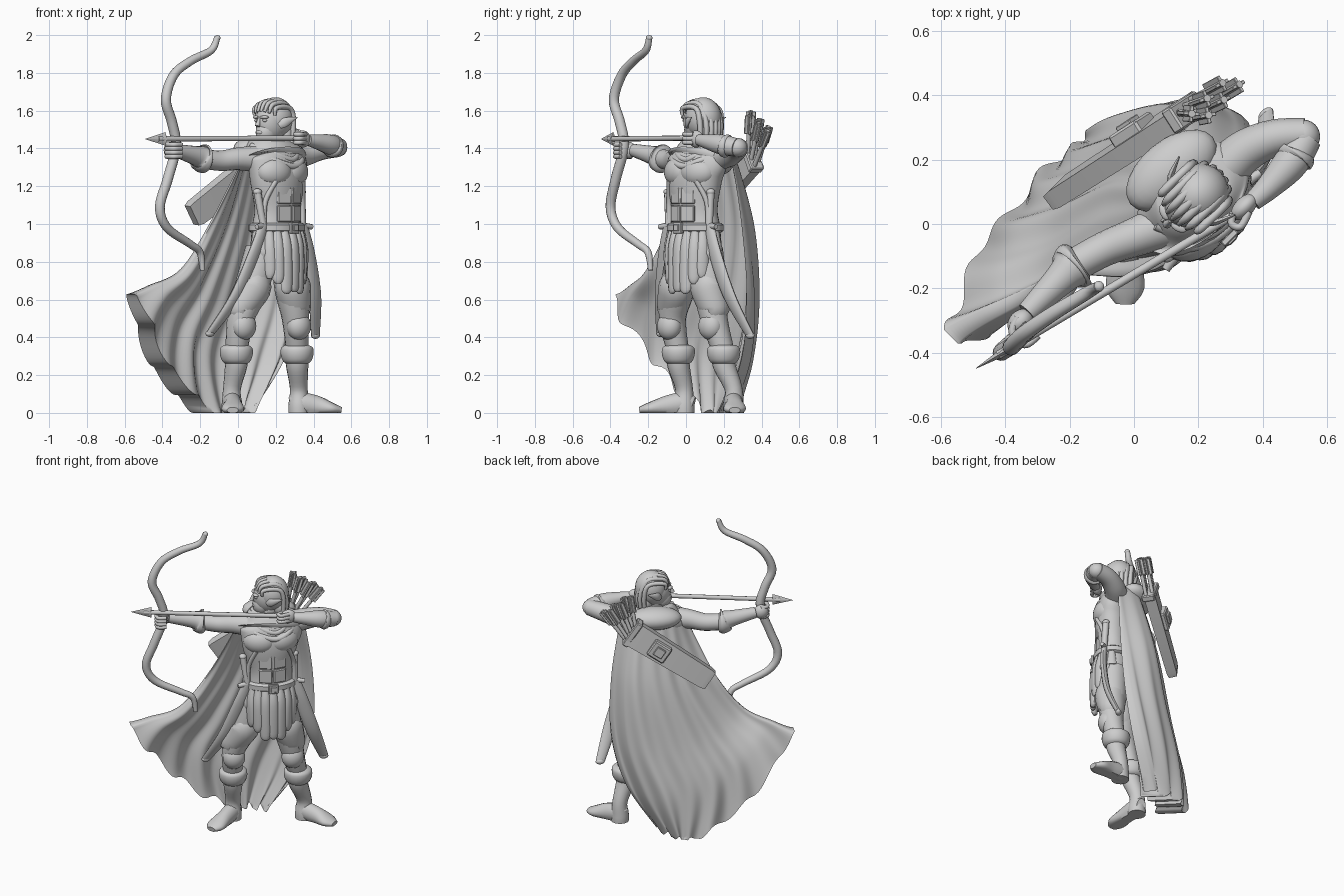
import bpy, bmesh, math
from mathutils import Vector, Matrix

cube = bpy.data.objects.get("Cube")
if cube:
    bpy.data.objects.remove(cube, do_unlink=True)

grey = bpy.data.materials.new("plain_grey")
grey.use_nodes = True
colour = (0.61, 0.61, 0.61, 1)
grey.diffuse_color = colour
grey.node_tree.nodes["Principled BSDF"].inputs["Base Color"].default_value = colour

# The figure is modelled facing -y, then turned towards its left.
TURN = Matrix.Rotation(math.pi / 4, 4, "Z")
X, Y, Z = Vector((1, 0, 0)), Vector((0, 1, 0)), Vector((0, 0, 1))


def finish(name, bm, angle=50):
    bmesh.ops.recalc_face_normals(bm, faces=bm.faces)
    mesh = bpy.data.meshes.new(name)
    bm.to_mesh(mesh)
    bm.free()
    mesh.materials.append(grey)
    ob = bpy.data.objects.new(name, mesh)
    bpy.context.collection.objects.link(ob)
    bpy.ops.object.select_all(action="DESELECT")
    ob.select_set(True)
    bpy.context.view_layer.objects.active = ob
    bpy.ops.object.shade_smooth_by_angle(angle=math.radians(angle))
    ob.matrix_basis = TURN


def spline(points, steps):
    """Smooth path through points of any dimension."""
    p = [Vector(q) for q in points]
    out = []
    for i in range(len(p) - 1):
        a, b, c, d = p[max(i - 1, 0)], p[i], p[i + 1], p[min(i + 2, len(p) - 1)]
        for k in range(steps):
            t = k / steps
            out.append(b + (c - a) * (t / 2) + (a * 2 - b * 5 + c * 4 - d) * (t * t / 2)
                       + (b * 3 - a - c * 3 + d) * (t ** 3 / 2))
    return out + [p[-1]]


def sweep(name, rings, side=X, n=16, steps=5, phase=0.0):
    """Skin elliptical rings (x, y, z, half width along side, half depth)."""
    path = spline([r if len(r) == 5 else (*r, r[3]) for r in rings], steps)
    spots = [Vector(r[:3]) for r in path]
    bm = bmesh.new()
    loops = []
    for i, r in enumerate(path):
        t = (spots[min(i + 1, len(path) - 1)] - spots[max(i - 1, 0)]).normalized()
        a = (side - t * side.dot(t)).normalized()
        b = t.cross(a)
        loop = []
        for k in range(n):
            g = phase + math.tau * k / n
            co = spots[i] + a * (r[3] * math.cos(g)) + b * (r[4] * math.sin(g))
            co.z = max(co.z, 0)
            loop.append(bm.verts.new(co))
        loops.append(loop)
    for lo, hi in zip(loops, loops[1:]):
        for k in range(n):
            bm.faces.new((lo[k], lo[k - 1], hi[k - 1], hi[k]))
    bm.faces.new(loops[0])
    bm.faces.new(loops[-1])
    finish(name, bm)


def ball(name, at, size, turn=0.0):
    bm = bmesh.new()
    bmesh.ops.create_uvsphere(bm, u_segments=24, v_segments=14, radius=1)
    bm.transform(Matrix.Translation(at) @ Matrix.Rotation(turn, 4, "Z")
                 @ Matrix.Diagonal((*size, 1)))
    finish(name, bm)


def block(name, at, size, axis=X):
    bm = bmesh.new()
    bmesh.ops.create_cube(bm, size=1)
    bm.transform(Matrix.Translation(at) @ axis.to_track_quat("X", "Z").to_matrix().to_4x4()
                 @ Matrix.Diagonal((*size, 1)))
    bmesh.ops.bevel(bm, geom=bm.edges[:], offset=min(size) * 0.15, segments=1, affect="EDGES")
    finish(name, bm, 30)


def rod(name, a, b, r0, r1, **kw):
    sweep(name, [(*a, r0), (*b, r1)], steps=1, **kw)


# Torso and chest armour
sweep("torso", [(.18, -.1, .76, .12, .08), (.18, -.11, .86, .16, .11), (.18, -.11, .98, .15, .11),
                (.18, -.115, 1.08, .14, .1), (.18, -.115, 1.24, .175, .112),
                (.19, -.1, 1.35, .19, .1), (.18, -.08, 1.43, .08, .07)], n=28)
for s, label in ((-1, "right"), (1, "left")):
    ball(label + "_chest_plate", (.18 + s * .075, -.165, 1.275), (.1, .066, .078), s * .3)
    for z, deep in ((1.15, .2), (1.055, .203)):
        block(label + "_belly_plate", (.18 + s * .042, -deep, z), (.084, .035, .088),
              Vector((1, s * .25, 0)))
    sweep(label + "_side_strap", [(.18 + s * .1, -.205, 1.23, .014), (.18 + s * .14, -.165, 1.12, .014),
                                  (.18 + s * .145, -.16, 1.0, .014)], n=8)
sweep("belt", [(.18, -.11, .955, .155, .115), (.18, -.11, .965, .17, .128),
               (.18, -.11, .995, .17, .128), (.18, -.11, 1.005, .155, .115)], n=32, steps=1)
block("belt_buckle", (.18, -.24, .98), (.06, .02, .06))
block("buckle_plate", (.18, -.248, .98), (.035, .02, .035))

# Hanging skirt strips, longest at the front
for k in range(11):
    g = math.radians(180 + 18 * k)
    c, s = math.cos(g), math.sin(g)
    low = .84 + .22 * s + (.02 if k % 2 else 0)
    sweep("skirt_strip", [(.18 + .15 * c, -.11 + .11 * s, .97, .02, .014),
                          (.18 + .165 * c, -.11 + .13 * s, .87, .032, .018),
                          (.18 + .16 * c, -.11 + .13 * s, low + .04, .034, .018),
                          (.18 + .16 * c, -.11 + .13 * s, low, .012, .01)],
          side=Vector((-s, c, 0)), n=10)

# Legs, knee guards, boots
LEGS = {"right": ((.08, -.1), (-.04, -.06), (-.03, .015), (.01, .045), (-.195, -.155)),
        "left": ((.26, -.11), (.32, -.11), (.405, -.05), (.385, -.025), (.57, -.205))}
for label, (hip, knee, ankle, heel, toe) in LEGS.items():
    mid = [(h + k) / 2 for h, k in zip(hip, knee)]
    calf = [(a + k) / 2 for a, k in zip(ankle, knee)]
    foot = [(a + b) / 2 for a, b in zip(heel, toe)]
    sweep(label + "_thigh", [(*hip, .86, .09), (*mid, .66, .09), (*knee, .5, .072), (*calf, .32, .058)])
    sweep(label + "_thigh_guard", [(*mid, .7, .09), (mid[0], mid[1] - .01, .66, .097),
                                   (*knee, .56, .083), (*knee, .545, .075)])
    ball(label + "_knee_guard", (knee[0], knee[1] - .025, .46), (.07, .06, .075))
    sweep(label + "_boot", [(*calf, .34, .06), (*calf, .26, .06), (*ankle, .13, .047),
                            (*ankle, .04, .055), (*ankle, .0, .055)])
    sweep(label + "_boot_cuff", [(*calf, .26, .058), (*calf, .275, .076), (*calf, .31, .088),
                                 (*calf, .345, .085), (*calf, .36, .06)], n=20, steps=3)
    way = (Vector(toe) - Vector(heel)).normalized()
    sweep(label + "_foot", [(*heel, .04, .03, .045), (*ankle, .05, .05, .06), (*foot, .035, .05, .055),
                            (*(Vector(toe) - way * .05), .022, .06, .032), (*toe, .014, .03, .016)],
          side=Vector((-way.y, way.x, 0)))

# Bow arm
sweep("right_arm", [(.06, -.07, 1.345, .07), (-.03, -.03, 1.345, .06), (-.12, .01, 1.335, .054),
                    (-.22, .04, 1.345, .052)], side=Z)
sweep("right_bracer", [(-.2, .035, 1.345, .055), (-.215, .038, 1.345, .076), (-.24, .04, 1.35, .072),
                       (-.27, .04, 1.36, .053), (-.43, .04, 1.39, .034)], side=Z, n=20)
ball("right_hand", (-.465, .035, 1.39), (.045, .035, .045))
for k in range(4):
    z = 1.42 - k * .021
    sweep("right_finger", [(-.46, .05, z, .012), (-.505, .03, z, .012), (-.505, -.025, z, .012),
                           (-.455, -.035, z, .011)], side=Z, n=8)

# Drawing arm
sweep("left_upper_arm", [(.33, -.08, 1.355, .072), (.41, -.085, 1.37, .066), (.5, -.12, 1.395, .057),
                         (.575, -.18, 1.405, .05)], side=Z)
ball("left_elbow", (.565, -.18, 1.405), (.052, .052, .05))
sweep("left_forearm", [(.57, -.19, 1.405, .048), (.48, -.21, 1.42, .054), (.38, -.215, 1.435, .04),
                       (.31, -.212, 1.445, .03)], side=Z)
sweep("left_arm_cuff", [(.52, -.2, 1.41, .048), (.51, -.204, 1.412, .062), (.495, -.206, 1.415, .06),
                        (.48, -.21, 1.42, .048)], side=Z)
ball("left_hand", (.28, -.205, 1.45), (.05, .03, .045))
for k in range(3):
    z = 1.475 - k * .022
    sweep("left_finger", [(.28, -.225, z, .012), (.23, -.24, z, .012), (.215, -.215, z, .012),
                          (.24, -.195, z, .011)], side=Z, n=8)

# Bow and drawn arrow
sweep("bow", [(-.215, -.06, 1.99, .016), (-.25, -.05, 1.92, .02), (-.37, -.02, 1.865, .023),
              (-.48, 0, 1.79, .025), (-.54, 0, 1.66, .027), (-.495, 0, 1.54, .027),
              (-.465, 0, 1.41, .027), (-.525, 0, 1.24, .027), (-.575, .01, 1.09, .026),
              (-.52, .01, .98, .024), (-.36, 0, .895, .021), (-.285, 0, .85, .019),
              (-.265, 0, .755, .014)], side=Y, n=14, steps=6)
ball("bow_tip", (-.215, -.06, 1.985), (.017, .017, .015))
tip, nock = Vector((-.665, .03, 1.45)), Vector((.29, -.212, 1.455))
aim = (nock - tip).normalized()
rod("arrow_shaft", tip + aim * .08, nock, .014, .014, side=Z, n=10)
sweep("arrow_head", [(*tip, .001, .001), (*(tip + aim * .125), .036, .016)], side=Z, n=4, steps=1)

# Head, turned along the arrow
look = Vector((-1, .02, 0)).normalized()
cross = Vector((-look.y, look.x, 0))
skull = Vector((.175, -.075, 1.54))
yaw = math.atan2(look.y, look.x)


def on_head(f, s, z):
    return skull + look * f + cross * s + Z * z


rod("neck", (.18, -.08, 1.36), (.175, -.075, 1.5), .062, .055)
ball("head", skull, (.092, .077, .108), yaw)
ball("jaw", on_head(.035, 0, -.055), (.062, .054, .065), yaw)
rod("nose", on_head(.088, 0, .025), on_head(.103, 0, -.022), .006, .014, n=8)
ball("lips", on_head(.09, 0, -.055), (.01, .022, .011), yaw)
ball("hair", on_head(-.03, 0, .02), (.1, .094, .111), yaw)
ball("nape_hair", on_head(-.07, 0, -.065), (.05, .075, .075), yaw)
for s in (-1, 1):
    ball("brow", on_head(.083, s * .032, .025), (.014, .026, .009), yaw + s * .35)
    ball("eye", on_head(.08, s * .032, .008), (.01, .014, .008), yaw)
    sweep("pointed_ear", [(*on_head(.015, s * .075, -.02), .018, .01), (*on_head(-.01, s * .1, 0), .024, .01),
                          (*on_head(-.07, s * .125, .025), .003, .003)], side=Z, n=8)
for k in range(-3, 4):
    s = k * .026
    drop = math.sqrt(1 - (s / .1) ** 2)
    sweep("hair_lock", [(*on_head(.078 * drop, s, .055 * drop), .008),
                        (*on_head(.04, s * 1.05, .025 + .08 * drop), .013),
                        (*on_head(-.06, s * 1.05, .02 + .082 * drop), .014),
                        (*on_head(-.03 - .09 * drop, s, -.01), .015),
                        (*on_head(-.03 - .08 * drop, s * .9, -.12), .012)], side=cross, n=8)

# Cowl and folded hood
sweep("cowl", [(.18, -.1, 1.3, .13, .1), (.185, -.08, 1.335, .205, .135), (.185, -.065, 1.37, .2, .135),
               (.18, -.06, 1.42, .14, .115), (.18, -.06, 1.45, .1, .095)], n=32)
ball("folded_hood", (.2, .035, 1.4), (.165, .095, .07), -.1)
for k in range(3):
    h, w = 1.43 - k * .035, .1 + k * .035
    sweep("cowl_fold", [(.18 - w, -.05, h + .02, .016), (.18 - w * .6, -.145 - k * .015, h - .02, .018),
                        (.2, -.18 - k * .017, h - .055, .018), (.18 + w * .7, -.145 - k * .015, h - .02, .018),
                        (.18 + w, -.05, h + .02, .016)], side=Z, n=8)

# Heavy wind-blown cape: folded back sheet, front sheet, closed rim thickening to the hem
NET = [[(0, -.05, 1.37), (.08, .02, 1.4), (.19, .05, 1.41), (.31, .04, 1.4), (.4, -.06, 1.37)],
       [(-.17, .04, 1), (0, .12, 1), (.18, .16, 1), (.38, .13, 1), (.46, -.03, 1)],
       [(-.35, .07, .76), (-.16, .18, .67), (.08, .23, .6), (.35, .19, .6), (.47, .02, .62)],
       [(-.53, .13, .67), (-.3, .25, .46), (-.04, .29, .3), (.23, .255, .27), (.39, .08, .3)],
       [(-.65, .175, .61), (-.36, .29, .25), (-.02, .31, .01), (.12, .28, .01), (.21, .14, .02)]]
columns = [spline(col, 10) for col in zip(*NET)]
bm = bmesh.new()
back, front = [], []
for i, row in enumerate(zip(*columns)):
    t = i / (len(columns[0]) - 1)
    line = spline(row, 22)
    back.append([])
    front.append([])
    for j, p in enumerate(line):
        s = j / (len(line) - 1)
        wave = math.sin(s * 46 + 1.5 * math.sin(t * 3)) + .5 * math.sin(s * 27 + t * 2)
        thick = (.02 + .14 * t ** 1.2) * (.4 + .6 * max(math.sin(math.pi * s), 0) ** .5)
        hem = .022 * t ** 6 * math.sin(s * 46 + 1)
        for sheet, shift in ((back, .014 * wave * t ** .7), (front, .02 * wave * t ** .7 - thick)):
            q = p + Vector((0, shift, hem))
            q.z = max(q.z, 0)
            sheet[-1].append(bm.verts.new(q))
for sheet in (back, front):
    for lo, hi in zip(sheet, sheet[1:]):
        for j in range(len(lo) - 1):
            bm.faces.new((lo[j], lo[j + 1], hi[j + 1], hi[j]))
rims = [(back[0], front[0]), (back[-1], front[-1])]
rims += [([r[e] for r in back], [r[e] for r in front]) for e in (0, -1)]
for one, two in rims:
    for j in range(len(one) - 1):
        bm.faces.new((one[j], one[j + 1], two[j + 1], two[j]))
finish("cape", bm, 60)

# Quiver with arrows and pouch
low, top = Vector((-.11, .235, 1.045)), Vector((.37, .13, 1.365))
run = (top - low).normalized()
out = (Y - run * Y.dot(run)).normalized()
sweep("quiver", [(*low, .036, .085), (*(low + run * .03), .044, .095), (*top, .05, .115)],
      side=out, n=4, steps=1, phase=math.pi / 4)
block("quiver_rim", top - run * .015, (.04, .082, .18), run)
block("quiver_pouch", low.lerp(top, .64) + out * .04, (.12, .05, .11), run)
block("pouch_flap", low.lerp(top, .64) + out * .068, (.06, .02, .06), run)
for k in range(6):
    foot = top + Vector((-.03 + .012 * k, .02 * (-1) ** k, .02 - .016 * k))
    end = Vector((.37 + .034 * k, .095 + .02 * (-1) ** k, 1.6 - .021 * k))
    lean = (end - foot).normalized()
    rod("spare_arrow", foot, end, .012, .012, n=8)
    for size in ((.1, .012, .052), (.1, .052, .012)):
        block("fletching", end - lean * .055, size, lean)

# Curved swords in scabbards on both hips
SWORDS = {"right": ((.005, -.14, 1.17), (.03, -.16, .99), (-.02, -.14, .84), (-.1, -.085, .62), (-.2, .01, .42)),
          "left": ((.33, -.145, 1.17), (.33, -.155, .99), (.375, -.155, .84), (.45, -.125, .62), (.53, -.05, .41))}
for label, (pommel, guard, *bends, end) in SWORDS.items():
    rod(label + "_sword_grip", guard, pommel, .018, .021, n=10)
    ball(label + "_pommel", pommel, (.024, .024, .018))
    sweep(label + "_guard", [(guard[0] - .06, guard[1] - .01, .985, .013), (*guard, .018),
                             (guard[0] + .06, guard[1] - .01, .985, .013)], side=Z, n=8)
    sweep(label + "_scabbard", [(*guard, .032, .02), *[(*b, .042, .02) for b in bends],
                                (*end, .028, .014)], n=12, steps=8)
    ball(label + "_scabbard_tip", end, (.028, .018, .018))
